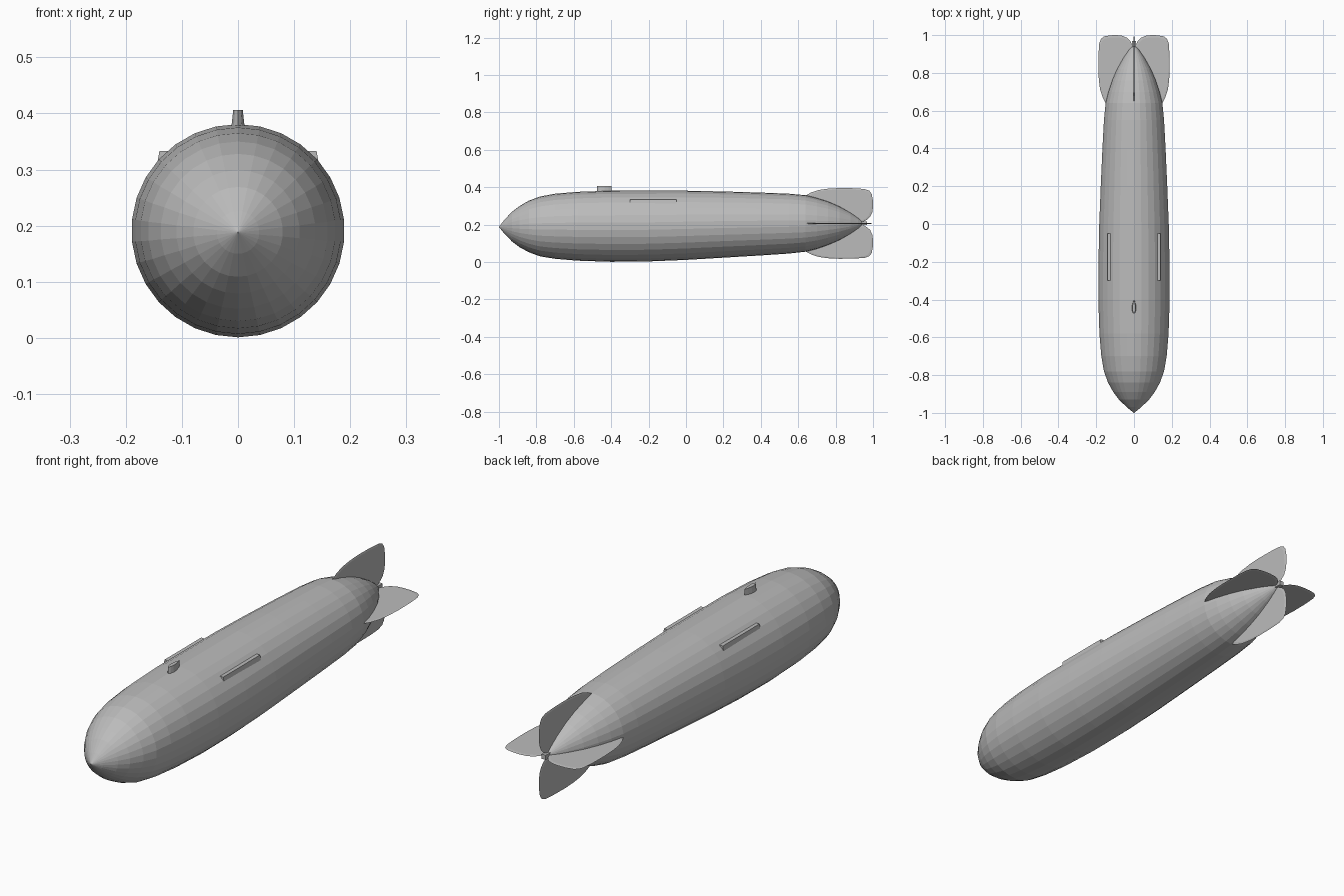
import bpy
import bmesh
from math import sin, cos, pi
from mathutils import Matrix, Vector

cube = bpy.data.objects.get("Cube")
if cube:
    bpy.data.objects.remove(cube, do_unlink=True)

grey = bpy.data.materials.new("hull grey")
grey.use_nodes = True
grey.diffuse_color = (0.5, 0.5, 0.5, 1)
grey.node_tree.nodes["Principled BSDF"].inputs["Base Color"].default_value = grey.diffuse_color


def loft(name, rings, matrix=Matrix()):
    """Skin a list of equal-length point rings, closing both ends."""
    bm = bmesh.new()
    rows = [[bm.verts.new(matrix @ Vector(p)) for p in ring] for ring in rings]
    n = len(rows[0])
    for a, b in zip(rows, rows[1:]):
        for i in range(n):
            j = (i + 1) % n
            bm.faces.new((a[i], a[j], b[j], b[i]))
    bm.faces.new(rows[0])
    bm.faces.new(rows[-1])
    bmesh.ops.remove_doubles(bm, verts=bm.verts, dist=0.00005)
    bmesh.ops.recalc_face_normals(bm, faces=bm.faces)
    mesh = bpy.data.meshes.new(name)
    bm.to_mesh(mesh)
    bm.free()
    mesh.materials.append(grey)
    obj = bpy.data.objects.new(name, mesh)
    bpy.context.collection.objects.link(obj)
    return obj


# Faceted hull: (y, radius, axis height) stations from nose to tail
SIDES = 30
stations = [
    (-1, 0.001, 0.188), (-0.97, 0.038, 0.188), (-0.93, 0.08, 0.189),
    (-0.89, 0.11, 0.189), (-0.84, 0.138, 0.19), (-0.78, 0.16, 0.19),
    (-0.7, 0.174, 0.191), (-0.58, 0.184, 0.191), (-0.4, 0.19, 0.191),
    (-0.2, 0.189, 0.192), (0, 0.185, 0.196), (0.2, 0.177, 0.2),
    (0.4, 0.168, 0.203), (0.55, 0.16, 0.205), (0.64, 0.151, 0.206),
    (0.7, 0.136, 0.206), (0.76, 0.116, 0.207), (0.82, 0.09, 0.207),
    (0.88, 0.056, 0.207), (0.92, 0.028, 0.207), (0.945, 0.006, 0.207)]
loft("hull", [[(r * sin(2 * pi * i / SIDES), y, z + r * cos(2 * pi * i / SIDES))
               for i in range(SIDES)] for y, r, z in stations])

# Four identical thin tail fins with knife edges, as (y, distance from axis)
outline = [
    (0.62, 0.0), (0.625, 0.13), (0.64, 0.15), (0.67, 0.166), (0.71, 0.179),
    (0.76, 0.186), (0.82, 0.189), (0.9, 0.188), (0.955, 0.184),
    (0.98, 0.175), (0.993, 0.158), (0.999, 0.125), (1.0, 0.09),
    (0.996, 0.06), (0.985, 0.036), (0.968, 0.02), (0.945, 0.008), (0.93, 0.0)]


def fin_ring(x, scale):
    return [(x, 0.83 + (y - 0.83) * scale, 0.09 + (h - 0.09) * scale)
            for y, h in outline]


fin_rings = [fin_ring(-0.002, 0.93), fin_ring(0, 1), fin_ring(0.002, 0.93)]
for k, side in enumerate(("upper", "left", "lower", "right")):
    place = Matrix.Translation((0, 0, 0.206)) @ Matrix.Rotation(k * pi / 2, 4, "Y")
    loft(side + "_fin", fin_rings, place)

# Small hub where the fins meet
loft("tail_hub", [[(s * 0.01, y, 0.207 + t * 0.01)
                   for s, t in ((-1, -1), (1, -1), (1, 1), (-1, 1))]
                  for y in (0.935, 0.968)])

# Teardrop pylon on the back, tapering upward
teardrop = [(0, -0.475), (0.008, -0.468), (0.013, -0.452), (0.012, -0.435),
            (0.007, -0.415), (0, -0.398)]
teardrop += [(-x, y) for x, y in reversed(teardrop[1:-1])]
loft("top_pylon", [[(x * w, y, z) for x, y in teardrop]
                   for w, z in ((1, 0.365), (0.65, 0.406))])

# Long narrow ledges on both shoulders
section = [(0.12, 0.305), (0.145, 0.305), (0.14, 0.333), (0.122, 0.333)]
for name, s in (("left_ledge", 1), ("right_ledge", -1)):
    loft(name, [[(s * x, y, z) for x, z in section] for y in (-0.3, -0.05)])
